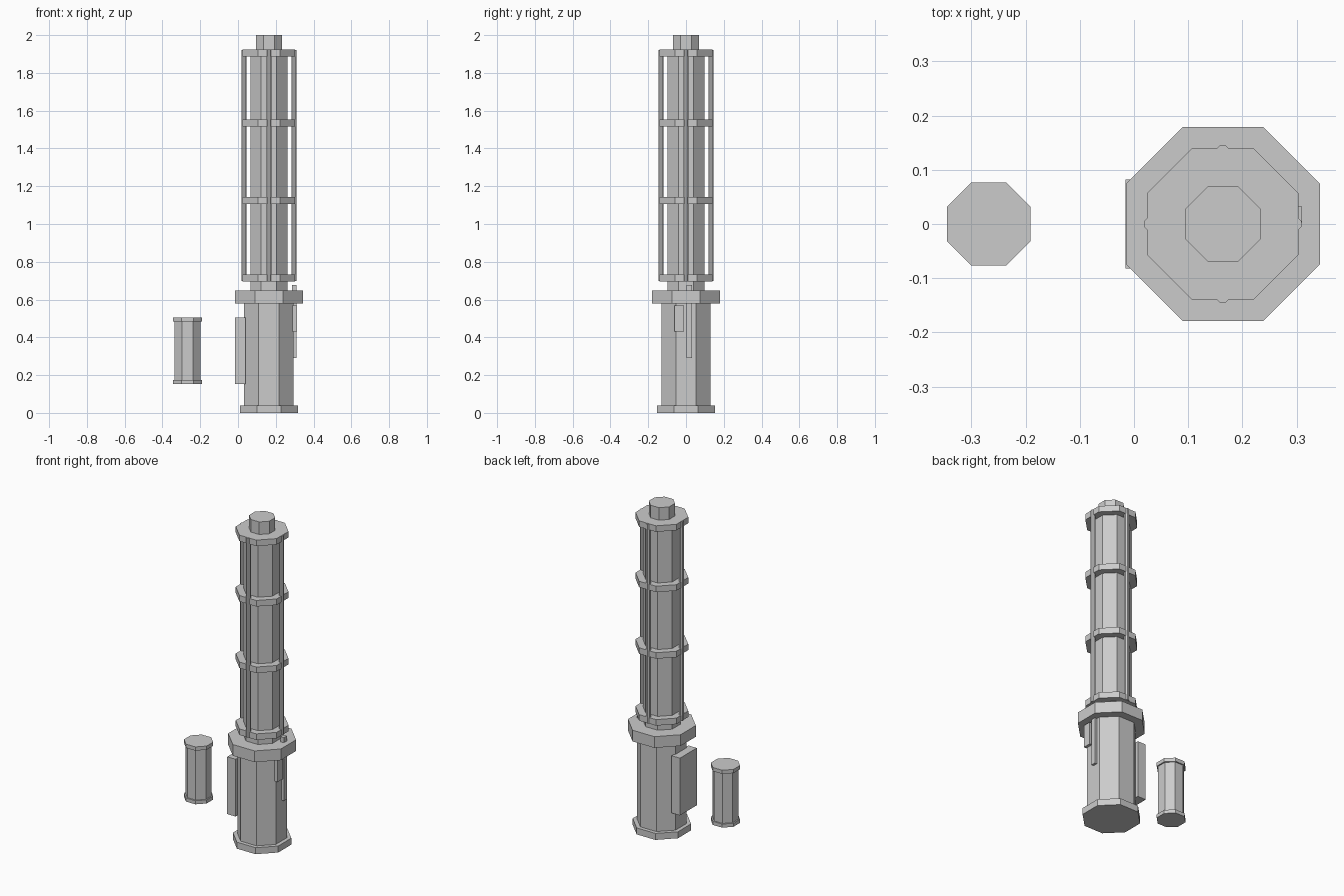
import bpy, math

if "Cube" in bpy.data.objects:
    bpy.data.objects.remove(bpy.data.objects["Cube"])

AXIS_X = 0.164   # main column axis
CELL_X = -0.268  # separate small canister axis


def octagon(name, x, y, apothem, z0, z1):
    """Flat-sided octagonal prism with faces square to the axes."""
    bpy.ops.mesh.primitive_cylinder_add(
        vertices=8, radius=apothem / math.cos(math.pi / 8), depth=z1 - z0,
        location=(x, y, (z0 + z1) / 2), rotation=(0, 0, math.pi / 8))
    bpy.context.object.name = name


def box(name, x0, x1, y0, y1, z0, z1):
    bpy.ops.mesh.primitive_cube_add(
        size=1, location=((x0 + x1) / 2, (y0 + y1) / 2, (z0 + z1) / 2))
    ob = bpy.context.object
    ob.name = name
    ob.scale = (x1 - x0, y1 - y0, z1 - z0)


# Lower body, collar, inner column and top cap
for name, apothem, z0, z1 in (
        ("base_flange", 0.154, 0.0, 0.04),
        ("lower_body", 0.131, 0.04, 0.578),
        ("collar", 0.179, 0.578, 0.647),
        ("inner_column", 0.099, 0.647, 1.9),
        ("top_cap", 0.069, 1.923, 2.0)):
    octagon(name, AXIS_X, 0, apothem, z0, z1)

# Cage rings
for i, z in enumerate((0.695, 1.106, 1.515, 1.886)):
    octagon(f"cage_ring_{i + 1}", AXIS_X, 0, 0.139, z, z + 0.037)

# Four cage rods
for i in range(4):
    a = i * math.pi / 2
    octagon(f"cage_rod_{i + 1}", AXIS_X + 0.132 * math.cos(a),
            0.132 * math.sin(a), 0.013, 0.697, 1.921)

# Side plate and right-hand fittings
box("side_plate", -0.016, 0.041, -0.082, 0.082, 0.154, 0.506)
box("side_block", 0.285, 0.312, -0.06, -0.01, 0.43, 0.568)
box("side_strip", 0.287, 0.310, 0.003, 0.032, 0.29, 0.678)

# Small separate canister
octagon("canister_body", CELL_X, 0, 0.069, 0.174, 0.484)
octagon("canister_bottom_cap", CELL_X, 0, 0.077, 0.153, 0.175)
octagon("canister_top_cap", CELL_X, 0, 0.077, 0.483, 0.506)
